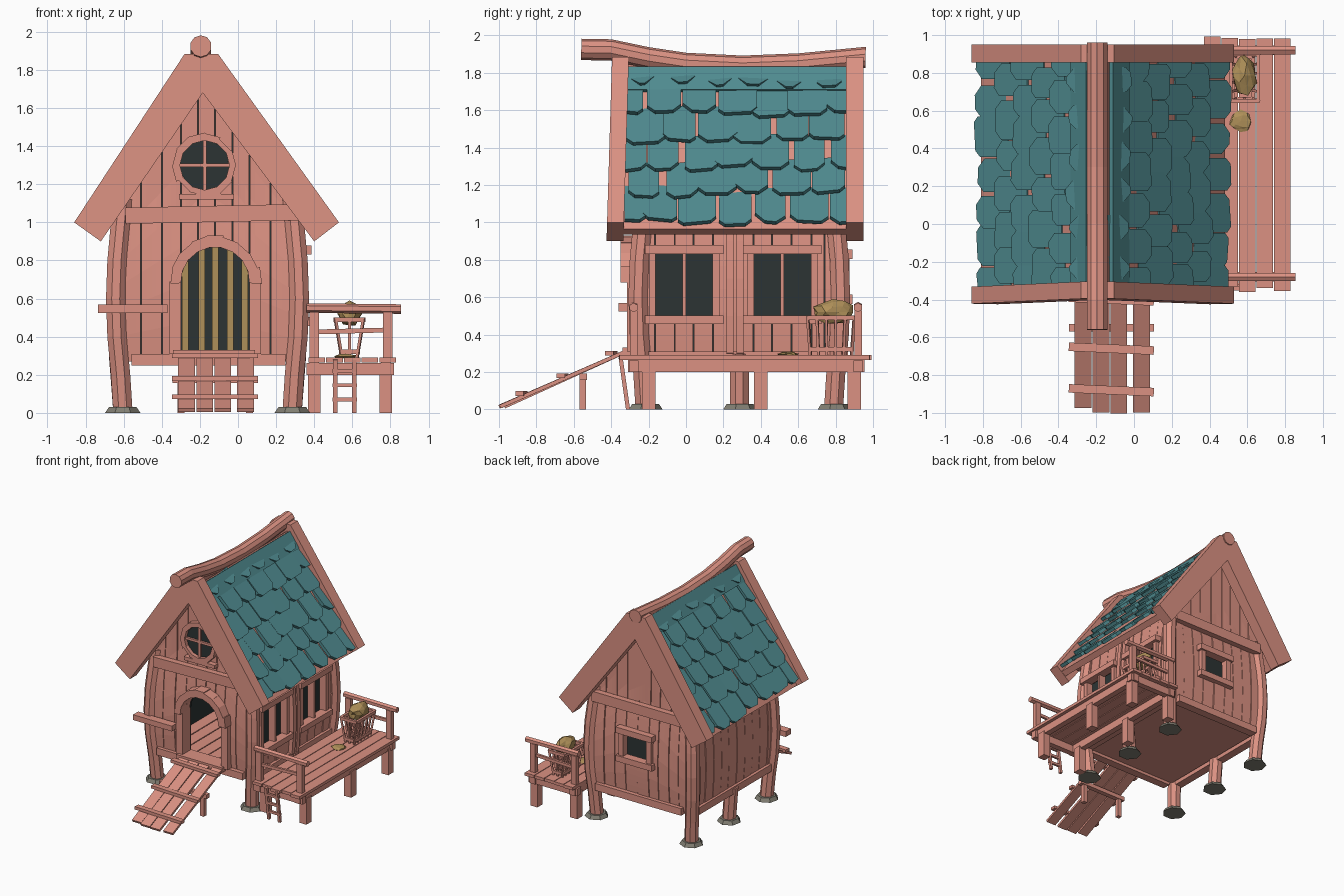
import bpy, bmesh, math, random
from mathutils import Vector, Matrix

random.seed(4)
if "Cube" in bpy.data.objects:
    bpy.data.objects.remove(bpy.data.objects["Cube"])


def material(name, rgb):
    m = bpy.data.materials.new(name)
    m.use_nodes = True
    m.diffuse_color = (*rgb, 1)
    m.node_tree.nodes["Principled BSDF"].inputs["Base Color"].default_value = (*rgb, 1)
    return m


WOOD = material("rosy wood", (0.71, 0.285, 0.225))
TEAL = material("teal shingle", (0.08, 0.26, 0.28))
DARK = material("dark interior", (0.025, 0.034, 0.034))
HAY = material("straw", (0.43, 0.28, 0.1))
STONE = material("grey stone", (0.22, 0.21, 0.17))

CX, CY, HX, HY = -0.16, 0.285, 0.46, 0.525   # house centre and half sizes
RIDGE, DOOR, DOOR_R, DOOR_Z = -0.185, -0.12, 0.18, 0.69


def jit(a):
    return random.uniform(-a, a)


def finish(name, bm, mat):
    bmesh.ops.recalc_face_normals(bm, faces=bm.faces)
    me = bpy.data.meshes.new(name)
    bm.to_mesh(me)
    bm.free()
    me.materials.append(mat)
    bpy.context.collection.objects.link(bpy.data.objects.new(name, me))


def box(bm, x, y, z):
    size = [b - a for a, b in (x, y, z)]
    mid = [(a + b) / 2 for a, b in (x, y, z)]
    bmesh.ops.create_cube(bm, size=1, matrix=Matrix.Translation(mid) @ Matrix.Diagonal((*size, 1)))


def beam(bm, a, b, w, h):
    a, b = Vector(a), Vector(b)
    rot = (b - a).to_track_quat('Y', 'Z').to_matrix().to_4x4()
    bmesh.ops.create_cube(bm, size=1, matrix=Matrix.Translation((a + b) / 2) @ rot
                          @ Matrix.Diagonal((w, (b - a).length, h, 1)))


def loft(bm, rings):
    vs = [[bm.verts.new(p) for p in r] for r in rings]
    n = len(vs[0])
    for r, s in zip(vs, vs[1:]):
        for i in range(n):
            bm.faces.new((r[i], r[(i + 1) % n], s[(i + 1) % n], s[i]))
    bm.faces.new(vs[0])
    bm.faces.new(vs[-1])


def prism(bm, pts, y0, y1):
    loft(bm, [[(x, y, z) for x, z in pts] for y in (y0, y1)])


def tube(bm, pts, r, n=8):
    pts = [Vector(p) for p in pts]
    rot = (pts[-1] - pts[0]).to_track_quat('Z', 'Y')
    ring = [rot @ Vector((r * math.cos(a), r * math.sin(a), 0))
            for a in (math.tau * (i + 0.5) / n for i in range(n))]
    loft(bm, [[p + o for o in ring] for p in pts])


def arc(bm, x, z, r0, r1, a0, a1, n, y0, y1):
    def at(r, a):
        return (x + r * math.cos(a), z + r * math.sin(a))
    for i in range(n):
        p, q = (a0 + (a1 - a0) * k / n for k in (i, i + 1))
        rr = r1 + jit(0.008)
        prism(bm, [at(r0, p), at(rr, p), at(rr, q), at(r0, q)], y0, y1)


def bulge(z):
    return 0.037 * math.sin(math.pi * min(max((z - 0.1) / 1.0, 0), 1))


# Curved wall planks
def plank(bm, surf, u0, u1, low, top, cols=4, rows=7):
    d0 = jit(0.004)
    def grid(d):
        out = []
        for i in range(cols + 1):
            u = u0 + (u1 - u0) * i / cols
            a, b = low(u), top(u)
            out.append([bm.verts.new(surf(u, a + (b - a) * j / rows, d)) for j in range(rows + 1)])
        return out
    f, k = grid(d0), grid(0.03)
    for g in (f, k):
        for i in range(cols):
            for j in range(rows):
                bm.faces.new((g[i][j], g[i + 1][j], g[i + 1][j + 1], g[i][j + 1]))
    rim = ([(i, 0) for i in range(cols)] + [(cols, j) for j in range(rows)]
           + [(i, rows) for i in range(cols, 0, -1)] + [(0, j) for j in range(rows, 0, -1)])
    for (a, b), (c, d) in zip(rim, rim[1:] + rim[:1]):
        bm.faces.new((f[a][b], f[c][d], k[c][d], k[a][b]))


def wall(name, surf, edges, low, top, holes=()):
    bm = bmesh.new()
    for a, b in zip(edges, edges[1:]):
        m, u0, u1 = (a + b) / 2, a + 0.0025, b - 0.0025
        hole = next((h for h in holes if h[0] < m < h[1]), None)
        if hole:
            plank(bm, surf, u0, u1, low, lambda u: hole[2])
            plank(bm, surf, u0, u1, lambda u: hole[3], top)
        else:
            plank(bm, surf, u0, u1, low, top)
    finish(name, bm, WOOD)


def gable(u):
    return 1.83 - 1.45 * abs(u - RIDGE)


def sill(u):
    return 0.27


def door_top(u):
    d = DOOR_R ** 2 - (u - DOOR) ** 2
    return DOOR_Z + math.sqrt(d) if d > 0 else 0.27


def eave(u):
    return 1.14


WINDOWS = [(-0.165, 0.145, 0.5, 0.84), (0.36, 0.67, 0.5, 0.84)]
BACK_WIN = (-0.24, -0.02, 0.61, 0.81)
side_edges = [-0.24, -0.165, -0.06, 0.04, 0.145, 0.25, 0.36, 0.46, 0.565, 0.67, 0.74, 0.81]
wall("front_wall", lambda u, z, d: (u, CY - HY - bulge(z) + d, z),
     [-0.61, -0.51, -0.4, -0.3, -0.21, -0.12, -0.03, 0.06, 0.17, 0.29], door_top, gable)
wall("back_wall", lambda u, z, d: (u, CY + HY + bulge(z) - d, z),
     [-0.61, -0.52, -0.43, -0.33, -0.24, -0.13, -0.02, 0.08, 0.18, 0.29], sill, gable, [BACK_WIN])
wall("left_wall", lambda u, z, d: (CX + HX + bulge(z) - d, u, z), side_edges, sill, eave, WINDOWS)
wall("right_wall", lambda u, z, d: (CX - HX - bulge(z) + d, u, z), side_edges, sill, eave)

# Dark inner shell with a door opening
bm = bmesh.new()
xl, xr, yf, yb = CX - 0.425, CX + 0.425, CY - 0.49, CY + 0.49
top = [(xr, 1.12), (RIDGE, 1.74), (xl, 1.12)]
arch = [(DOOR - DOOR_R * math.cos(math.pi * i / 12), DOOR_Z + DOOR_R * math.sin(math.pi * i / 12)) for i in range(13)]
prism(bm, [(xl, 0.29), (DOOR - DOOR_R, 0.29)] + arch + [(DOOR + DOOR_R, 0.29), (xr, 0.29)] + top, yf, yf + 0.005)
prism(bm, [(xl, 0.29), (xr, 0.29)] + top, yb - 0.005, yb)
for x in (xl, xr):
    box(bm, (x - 0.003, x + 0.003), (yf, yb), (0.29, 1.12))
arc(bm, -0.175, 1.3, 0.001, 0.135, 0, math.tau, 16, -0.253, -0.246)
finish("interior_shell", bm, DARK)

bm = bmesh.new()
for x in (-0.278, -0.19, -0.12, -0.04, 0.035):
    box(bm, (x - 0.017, x + 0.017), (yb - 0.03, yb - 0.015), (0.31, 0.95))
finish("interior_straw_slats", bm, HAY)

# Floor and base beams
bm = bmesh.new()
box(bm, (xl, xr), (yf - 0.03, yb + 0.02), (0.275, 0.29))
for i in range(8):
    x = xl + 0.106 * i
    box(bm, (x + 0.004, x + 0.102), (yf - 0.04, yb - 0.01), (0.29, 0.31))
for y in (CY - HY - 0.02, CY + HY + 0.02):
    box(bm, (-0.56, 0.25), (y - 0.035, y + 0.035), (0.25, 0.31))
for x in (CX - HX - 0.01, CX + HX + 0.01):
    box(bm, (x - 0.035, x + 0.035), (-0.2, 0.77), (0.25, 0.31))
finish("floor_and_base_beams", bm, WOOD)

# Bulging posts on stone feet
bm, stones = bmesh.new(), bmesh.new()
for sx in (-1, 1):
    for sy in (-1, 0, 1):
        x, y = CX + sx * 0.445, CY + sy * 0.505
        zs = [0.02, 0.3] if sy == 0 else [0.02, 0.2, 0.4, 0.6, 0.8, 1.0, 1.12]
        tube(bm, [(x + sx * bulge(z), y + sy * bulge(z), z) for z in zs], 0.055)
        bmesh.ops.create_cone(stones, cap_ends=True, segments=7, radius1=0.095, radius2=0.075, depth=0.03,
                              matrix=Matrix.Translation((x, y, 0.015)))
finish("posts", bm, WOOD)
finish("foot_stones", stones, STONE)

# Front trim: cross beams, door frame, round window
bm = bmesh.new()
beam(bm, (-0.59, -0.275, 1.035), (0.39, -0.275, 1.055), 0.05, 0.085)
beam(bm, (-0.6, 0.845, 1.045), (0.28, 0.845, 1.045), 0.05, 0.085)
box(bm, (-0.735, -0.37), (-0.36, -0.29), (0.525, 0.57))
arc(bm, DOOR, DOOR_Z, DOOR_R, 0.24, -0.05, math.pi + 0.05, 9, -0.35, -0.22)
for s in (-1, 1):
    x = DOOR + s * 0.21
    box(bm, (x - 0.03, x + 0.03), (-0.315, -0.21), (0.31, 0.69))
box(bm, (-0.34, 0.09), (-0.34, -0.2), (0.29, 0.33))
finish("front_trim", bm, WOOD)

bm = bmesh.new()
arc(bm, -0.175, 1.3, 0.13, 0.165, 0, math.tau, 12, -0.285, -0.23)
box(bm, (-0.305, -0.045), (-0.27, -0.25), (1.29, 1.31))
box(bm, (-0.185, -0.165), (-0.27, -0.25), (1.17, 1.43))
box(bm, (-0.31, -0.02), (-0.285, -0.23), (1.12, 1.15))
finish("round_window_frame", bm, WOOD)

# Side and back window frames
bm = bmesh.new()
for a, b, z0, z1 in WINDOWS:
    for z in (z0 - 0.02, z1 + 0.015):
        box(bm, (0.31, 0.385), (a - 0.055, b + 0.055), (z - 0.023, z + 0.023))
    for y, w in ((a - 0.015, 0.018), (b + 0.015, 0.018), ((a + b) / 2, 0.01)):
        box(bm, (0.3, 0.36), (y - w, y + w), (z0, z1))
for y in (0.235, 0.29):
    tube(bm, [(0.315 + bulge(z), y, z) for z in (0.3, 0.5, 0.7, 0.9, 1.1)], 0.028, 4)
x0, x1, z0, z1 = BACK_WIN
for z in (z0 - 0.02, z1 + 0.02):
    box(bm, (x0 - 0.06, x1 + 0.06), (0.82, 0.89), (z - 0.025, z + 0.025))
for x in (x0 - 0.02, x1 + 0.02):
    box(bm, (x - 0.022, x + 0.022), (0.82, 0.875), (z0, z1))
finish("window_frames", bm, WOOD)

# Roof: gable boards, slabs, shingles and ridge log
boards, slabs, shingles = bmesh.new(), bmesh.new(), bmesh.new()
for s, E, T, low in ((1, (0.53, 1.0), (-0.105, 1.885), (0.4, 0.9)), (-1, (-0.86, 1.0), (-0.28, 1.885), (-0.72, 0.9))):
    for y0, y1 in ((-0.425, -0.335), (0.855, 0.95)):
        prism(boards, [E, T, (RIDGE, 1.885), (RIDGE, 1.68), low], y0, y1)
    E, T = Vector(E), Vector(T)
    up = (T - E).normalized()
    nor = Vector((up.y, -up.x)) * s

    def at(t, n):
        return tuple(E + up * t + nor * n)

    prism(slabs, [at(0.0, -0.06), at(1.06, -0.06), at(1.06, -0.11), at(0.0, -0.11)], -0.34, 0.86)
    prism(shingles, [at(0.9, -0.035), at(1.05, -0.035), at(1.05, -0.062), at(0.9, -0.062)], -0.33, 0.855)
    for row in range(6):
        count = 6 if row % 2 else 7
        step = 1.18 / 6
        for c in range(count):
            y = -0.325 + step * (c + (0.5 if row % 2 else 0.0)) + jit(0.015)
            w, L, b = step * 0.5 - 0.004 + jit(0.014), 0.25, 0.02 + 0.178 * row + jit(0.018)
            lift, cut = -0.012 + jit(0.006), 0.04 + jit(0.012)
            if row == 5:
                L, b, lift, w = 0.12, 0.91 + jit(0.03), -0.015, w * 0.75
            tilt = jit(0.012)
            outline = [(-w, L), (w, L), (w, cut), (w - cut, 0), (cut - w, 0), (-w, cut)]
            rings = []
            for th in (0.0, -0.028):
                ring = []
                for v, t in outline:
                    x, z = at(b + t + tilt * v / w, lift + th - 0.045 * t / L)
                    ring.append((x, min(max(y + v, -0.33), 0.875), z))
                rings.append(ring)
            loft(shingles, rings)
for v in boards.verts:
    if v.co.y < 0:
        v.co.y += 0.03 * (v.co.z - 0.9)
finish("gable_boards", boards, WOOD)
finish("roof_slabs", slabs, WOOD)
finish("roof_shingles", shingles, TEAL)

bm = bmesh.new()
tube(bm, [(-0.195, y, z) for y, z in ((-0.56, 1.925), (-0.4, 1.922), (-0.2, 1.88), (0.0, 1.85), (0.3, 1.835),
                                      (0.6, 1.847), (0.96, 1.882))], 0.057, 10)
finish("ridge_log", bm, WOOD)

# Ramp with cleats and a support trestle
bm = bmesh.new()
for x in (-0.27, -0.175, -0.08, 0.04):
    beam(bm, (x, -0.985 + jit(0.015), 0.015), (x, -0.31, 0.315), 0.088, 0.02)
for y, z in ((-0.88, 0.085), (-0.66, 0.18), (-0.4, 0.3)):
    beam(bm, (-0.345, y + 0.01, z), (0.105, y - 0.01, z), 0.045, 0.025)
beam(bm, (-0.345, -0.55, 0.175), (0.105, -0.55, 0.175), 0.04, 0.035)
for x in (-0.3, 0.06):
    box(bm, (x - 0.018, x + 0.018), (-0.57, -0.535), (0, 0.18))
finish("ramp", bm, WOOD)

# Side deck with legs, rails and ladder
bm = bmesh.new()
for i in range(5):
    x = 0.37 + 0.093 * i
    box(bm, (x, x + 0.087), (-0.345 + jit(0.015), 0.985 + jit(0.015)), (0.265, 0.29))
for x in (0.4, 0.775):
    box(bm, (x - 0.025, x + 0.025), (-0.31, 0.955), (0.2, 0.265))
    for y in (-0.2, 0.4, 0.9):
        box(bm, (x - 0.033, x + 0.033), (y - 0.036, y + 0.036), (0, 0.22))
for y in (-0.28, 0.92):
    box(bm, (0.36, 0.82), (y - 0.025, y + 0.025), (0.2, 0.262))
    for x in (0.4, 0.785):
        box(bm, (x - 0.025, x + 0.025), (y - 0.02, y + 0.02), (0.28, 0.53))
    tube(bm, [(0.36, y, 0.55), (0.855, y, 0.545)], 0.025, 6)
    beam(bm, (0.41, y, 0.425), (0.78, y, 0.435), 0.02, 0.025)
finish("deck", bm, WOOD)

bm = bmesh.new()
for x in (0.51, 0.61):
    beam(bm, (x, -0.31, 0), (x, -0.35, 0.28), 0.022, 0.022)
for z in (0.07, 0.145, 0.22):
    beam(bm, (0.495, -0.31 - z / 7, z), (0.625, -0.31 - z / 7, z), 0.02, 0.02)
finish("ladder", bm, WOOD)

# Slatted feed crate
def crate(u, v, t):
    return (0.585 + u * (0.04 + 0.035 * t), 0.775 + v * (0.11 + 0.015 * t), 0.29 + 0.21 * t)


bm = bmesh.new()
corners = [(-1, -1), (1, -1), (1, 1), (-1, 1)]
for (a, b), (c, d), slats in zip(corners, corners[1:] + corners[:1], (2, 5, 2, 5)):
    for t in (0.15, 0.95):
        beam(bm, crate(a, b, t), crate(c, d, t), 0.02, 0.025)
    for k in range(slats):
        u, v = a + (c - a) * k / slats, b + (d - b) * k / slats
        beam(bm, crate(u, v, 0), crate(u, v, 1), 0.014, 0.014)
finish("feed_crate", bm, WOOD)

# Hay heap and a dropped tuft
for name, loc, size in (("hay_heap", (0.585, 0.785, 0.52), (0.063, 0.115, 0.062)),
                        ("hay_tuft", (0.565, 0.545, 0.297), (0.055, 0.055, 0.012))):
    bm = bmesh.new()
    bmesh.ops.create_icosphere(bm, subdivisions=2, radius=1)
    for v in bm.verts:
        k = 1 + jit(0.17)
        v.co = Vector([p + c * s * k for p, c, s in zip(loc, v.co, size)])
    finish(name, bm, HAY)
